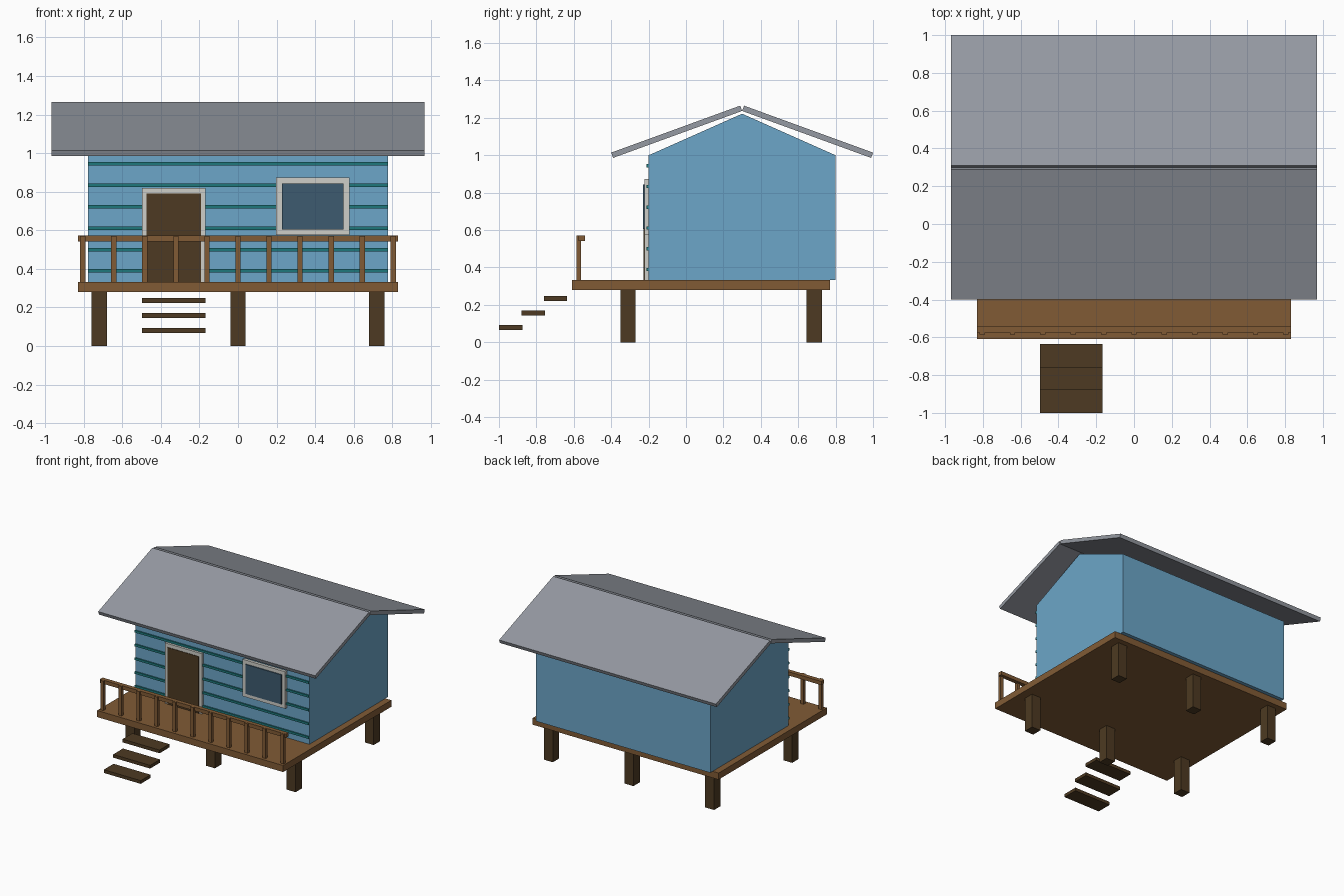
import bpy
import bmesh
from math import radians, sin, cos

cube = bpy.data.objects.get("Cube")
if cube:
    bpy.data.objects.remove(cube, do_unlink=True)


def material(name, rgb):
    m = bpy.data.materials.new(name)
    m.use_nodes = True
    m.diffuse_color = (*rgb, 1)
    m.node_tree.nodes["Principled BSDF"].inputs["Base Color"].default_value = (*rgb, 1)
    return m


BLUE = material("blue_wall", (0.15, 0.38, 0.58))
TEAL = material("teal_trim", (0.013, 0.19, 0.2))
GREY = material("grey_roof", (0.3, 0.32, 0.36))
WOOD = material("brown_wood", (0.22, 0.105, 0.036))
DARK = material("dark_wood", (0.075, 0.042, 0.016))
WHITE = material("off_white_frame", (0.62, 0.62, 0.58))
GLASS = material("dark_blue_glass", (0.047, 0.105, 0.16))


def extrude_x(name, profile, x0, x1, mat):
    """Extrude a closed (y, z) profile along x."""
    bm = bmesh.new()
    face = bm.faces.new([bm.verts.new((x0, y, z)) for y, z in profile])
    result = bmesh.ops.extrude_face_region(bm, geom=[face])
    moved = [v for v in result["geom"] if isinstance(v, bmesh.types.BMVert)]
    bmesh.ops.translate(bm, verts=moved, vec=(x1 - x0, 0, 0))
    bmesh.ops.recalc_face_normals(bm, faces=bm.faces)
    mesh = bpy.data.meshes.new(name)
    bm.to_mesh(mesh)
    bm.free()
    mesh.materials.append(mat)
    obj = bpy.data.objects.new(name, mesh)
    bpy.context.collection.objects.link(obj)
    return obj


def box(name, x, y, z, mat):
    """Box from (min, max) ranges."""
    profile = [(y[0], z[0]), (y[1], z[0]), (y[1], z[1]), (y[0], z[1])]
    return extrude_x(name, profile, x[0], x[1], mat)


DECK = 0.333
RIDGE = 0.3
WALL = -0.2

# Gabled house body
extrude_x("house_body", [(WALL, DECK), (0.8, DECK), (0.8, 1.0),
                         (RIDGE, 1.222), (WALL, 1.0)], -0.777, 0.777, BLUE)

# Two tilted roof slabs meeting at the ridge
tilt, length, thick = radians(20), 0.734, 0.03
run, rise = length * cos(tilt), length * sin(tilt)
dy, dz = thick * sin(tilt), thick * cos(tilt)
for name, side in (("front_roof", -1), ("back_roof", 1)):
    slab = [(0, 1.237), (dy, 1.237 + dz),
            (dy + run, 1.237 + dz - rise), (run, 1.237 - rise)]
    # mirrored so the low corner of each slab touches the ridge line
    extrude_x(name, [(RIDGE + side * d, z) for d, z in slab], -0.968, 0.968, GREY)

# Deck and stilts
box("deck", (-0.83, 0.83), (-0.61, 0.77), (0.28, DECK), WOOD)
for row, y in (("front", -0.31), ("back", 0.686)):
    for x in (-0.72, 0, 0.72):
        box(row + "_stilt", (x - 0.04, x + 0.04), (y - 0.041, y + 0.041), (0, 0.28), DARK)

# Floating stair treads
for i in range(3):
    y, z = -1 + 0.12 * i, 0.067 + 0.0775 * i
    box("stair_tread", (-0.498, -0.168), (y, y + 0.125), (z, z + 0.026), DARK)

# Porch railing
box("top_rail", (-0.83, 0.83), (-0.574, -0.54), (0.542, 0.572), WOOD)
for i in range(11):
    x = -0.804 + 0.1608 * i
    box("baluster", (x - 0.014, x + 0.014), (-0.586, -0.561), (DECK, 0.571), WOOD)

# Siding battens on the front wall
for i in range(6):
    z = 0.389 + 0.111 * i
    box("siding_batten", (-0.777, 0.777), (WALL - 0.01, WALL), (z - 0.009, z + 0.009), TEAL)

# Door and window with their frames
box("door_frame", (-0.498, -0.168), (WALL - 0.022, WALL), (DECK, 0.82), WHITE)
box("door", (-0.473, -0.193), (WALL - 0.026, WALL), (DECK, 0.791), DARK)
box("window_frame", (0.197, 0.577), (WALL - 0.022, WALL), (0.575, 0.873), WHITE)
box("window_glass", (0.228, 0.547), (WALL - 0.03, WALL), (0.605, 0.843), GLASS)
